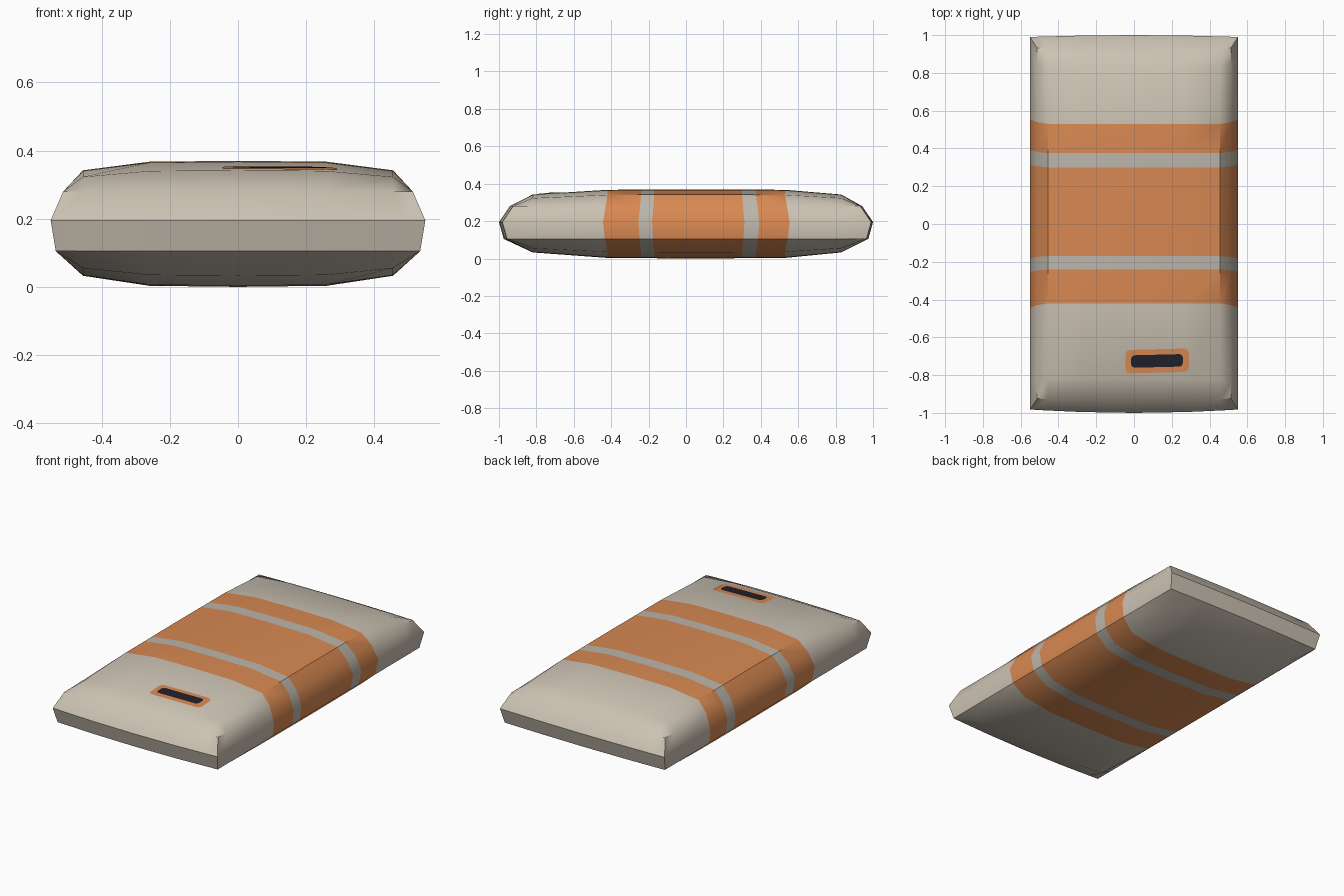
import bpy, bmesh, math

if "Cube" in bpy.data.objects:
    bpy.data.objects.remove(bpy.data.objects["Cube"])

def material(name, rgb):
    m = bpy.data.materials.new(name)
    m.diffuse_color = (*rgb, 1)
    m.use_nodes = True
    m.node_tree.nodes["Principled BSDF"].inputs["Base Color"].default_value = m.diffuse_color
    return m

BEIGE = material("warm beige", (0.60, 0.54, 0.45))
ORANGE = material("orange", (0.69, 0.25, 0.085))
GREY = material("stripe grey", (0.50, 0.47, 0.41))
BLACK = material("slot black", (0.014, 0.015, 0.024))

def lerp(pts, t):
    """Piecewise linear lookup in a short profile."""
    for (a, fa), (b, fb) in zip(pts, pts[1:]):
        if t <= b:
            return fa + (fb - fa) * (max(t, a) - a) / (b - a)
    return pts[-1][1]

# Grid lines shared by the top, waist and bottom layers
XS = [-.51, -.455, -.26, 0, .26, .455, .51]
YS = [-.94, -.82, -.42, -.24, -.17, .05, .30, .375, .53, .83, .945]
HX = list(zip(XS, [0, .69, .97, 1, .97, .69, 0]))
HY = [(-.94, 0), (-.82, .69), (-.42, .97), (.05, 1), (.53, .97), (.83, .69), (.945, 0)]

def top_z(x, y):
    return .28 + .09 * lerp(HX, x) * lerp(HY, y)

def layer_point(i, j, half_x, end_y, flare, z):
    x, y = XS[i], YS[j]
    edge_x, edge_y = i in (0, len(XS) - 1), j in (0, len(YS) - 1)
    px = math.copysign(half_x, x) if edge_x else x * (1 + (half_x / .51 - 1) * edge_y)
    py = y
    if edge_x and not edge_y:            # stripes spread a little on the sides
        py = y + (y - .05) * flare
    if edge_y:                           # ends bow outwards
        bow = .018 if y < 0 else .010
        py = math.copysign(end_y - bow * (px / half_x) ** 2, y)
    return (px, py, z)

def build_body():
    bm = bmesh.new()
    nx, ny = len(XS), len(YS)
    ij = [(i, j) for i in range(nx) for j in range(ny)]
    top, mid, bot = {}, {}, {}
    border = ([(i, 0) for i in range(nx - 1)] + [(nx - 1, j) for j in range(ny - 1)] +
              [(i, ny - 1) for i in range(nx - 1, 0, -1)] + [(0, j) for j in range(ny - 1, 0, -1)])
    for i, j in ij:
        h = lerp(HX, XS[i]) * lerp(HY, YS[j])
        top[i, j] = bm.verts.new(layer_point(i, j, .513, .942, .02, .28 + .09 * h))
        bot[i, j] = bm.verts.new(layer_point(i, j, .535, .975, .03, .105 * (1 - h)))
    for i, j in border:
        mid[i, j] = bm.verts.new(layer_point(i, j, .55, 1.0, .05, .195))

    def mat_for(j):                      # colour by the band between grid lines
        return {2: 1, 3: 2, 4: 1, 5: 1, 6: 2, 7: 1}.get(j, 0)

    def face(verts, band):
        f = bm.faces.new(verts)
        f.material_index = mat_for(band)

    for i in range(nx - 1):
        for j in range(ny - 1):
            c = [(i, j), (i + 1, j), (i + 1, j + 1), (i, j + 1)]
            face([top[k] for k in c], j)
            face([bot[k] for k in reversed(c)], j)
    for a, b in zip(border, border[1:] + border[:1]):
        band = min(a[1], b[1]) if a[1] != b[1] else 0
        face([mid[a], mid[b], top[b], top[a]], band)
        face([bot[a], bot[b], mid[b], mid[a]], band)
    bmesh.ops.recalc_face_normals(bm, faces=bm.faces)
    finish(bm, "padded_body", [BEIGE, ORANGE, GREY])

def finish(bm, name, mats):
    me = bpy.data.meshes.new(name)
    bm.to_mesh(me)
    bm.free()
    for m in mats:
        me.materials.append(m)
    ob = bpy.data.objects.new(name, me)
    bpy.context.collection.objects.link(ob)
    bpy.ops.object.select_all(action='DESELECT')
    ob.select_set(True)
    bpy.context.view_layer.objects.active = ob
    bpy.ops.object.shade_smooth_by_angle(angle=math.radians(36))

def build_plate(name, half_l, half_w, r, lift, mat):
    """Thin rounded plate that follows the top surface."""
    bm = bmesh.new()
    cols = []
    n = 10
    offs = [-half_l, -half_l + r * .3] + [(-1 + 2 * k / n) * (half_l - r) for k in range(n + 1)]
    offs += [half_l - r * .3, half_l]
    for o in offs:
        d = max(0, abs(o) - (half_l - r))
        w = half_w - r + math.sqrt(max(0, r * r - d * d))
        x = .122 + o
        pair = []
        for s in (-1, 1):
            y = -.725 + o * .025 + s * w
            pair.append(bm.verts.new((x, y, top_z(x, y) + lift)))
        cols.append(pair)
    for a, b in zip(cols, cols[1:]):
        bm.faces.new([a[0], b[0], b[1], a[1]])
    finish(bm, name, [mat])

build_body()
build_plate("slot_surround", .168, .062, .025, .002, ORANGE)
build_plate("slot_opening", .137, .033, .018, .004, BLACK)
